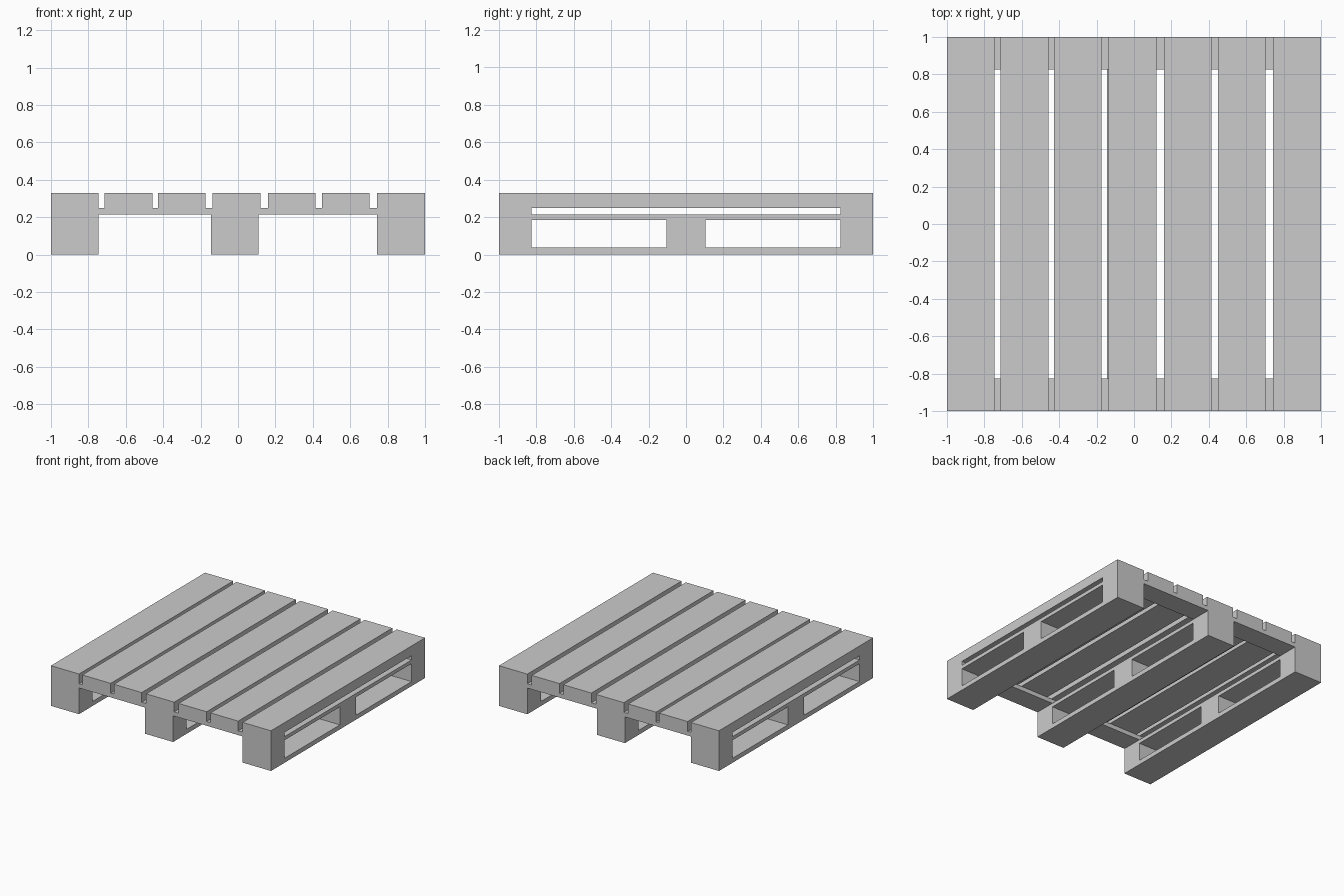
import bpy
import bmesh

if "Cube" in bpy.data.objects:
    bpy.data.objects.remove(bpy.data.objects["Cube"])


def solid(name, xs, ys, zs, filled):
    """Clean outer shell of the filled cells of an uneven box grid."""
    bm = bmesh.new()
    cache = {}

    def vert(key):
        if key not in cache:
            i, j, k = key
            cache[key] = bm.verts.new((xs[i], ys[j], zs[k]))
        return cache[key]

    n = (len(xs) - 1, len(ys) - 1, len(zs) - 1)

    def full(c):
        return all(0 <= c[a] < n[a] for a in range(3)) and filled(*c)

    for i in range(n[0]):
        for j in range(n[1]):
            for k in range(n[2]):
                if not full((i, j, k)):
                    continue
                for a in range(3):
                    for side in (0, 1):
                        nb = [i, j, k]
                        nb[a] += 2 * side - 1
                        if full(nb):
                            continue
                        ring = []
                        for u, v in ((0, 0), (1, 0), (1, 1), (0, 1)):
                            p = [i, j, k]
                            p[a] += side
                            p[(a + 1) % 3] += u
                            p[(a + 2) % 3] += v
                            ring.append(vert(tuple(p)))
                        bm.faces.new(ring if side else ring[::-1])
    mesh = bpy.data.meshes.new(name)
    bm.to_mesh(mesh)
    bm.free()
    obj = bpy.data.objects.new(name, mesh)
    bpy.context.collection.objects.link(obj)
    return obj


# Base frame: three runners with fork openings, tied by end cross boards
def frame_cell(i, j, k):
    runner = i in (0, 2, 4)
    end = j in (0, 4)
    if k == 3:                      # cross boards under the deck
        return end
    if k == 1:                      # blocks at the ends and the middle
        return runner and j in (0, 2, 4)
    return runner                   # bottom skid and upper rail


solid("base_frame",
      [-1, -0.745, -0.145, 0.11, 0.742, 1],
      [-1, -0.825, -0.105, 0.105, 0.825, 1],
      [0, 0.037, 0.185, 0.215, 0.25],
      frame_cell)

# Deck planks
planks = [(-1, -0.745), (-0.715, -0.457), (-0.428, -0.175), (-0.135, 0.12),
          (0.16, 0.415), (0.45, 0.702), (0.742, 1)]
for number, span in enumerate(planks, 1):
    solid(f"deck_plank_{number}", span, (-1, 1), (0.25, 0.33),
          lambda i, j, k: True)
